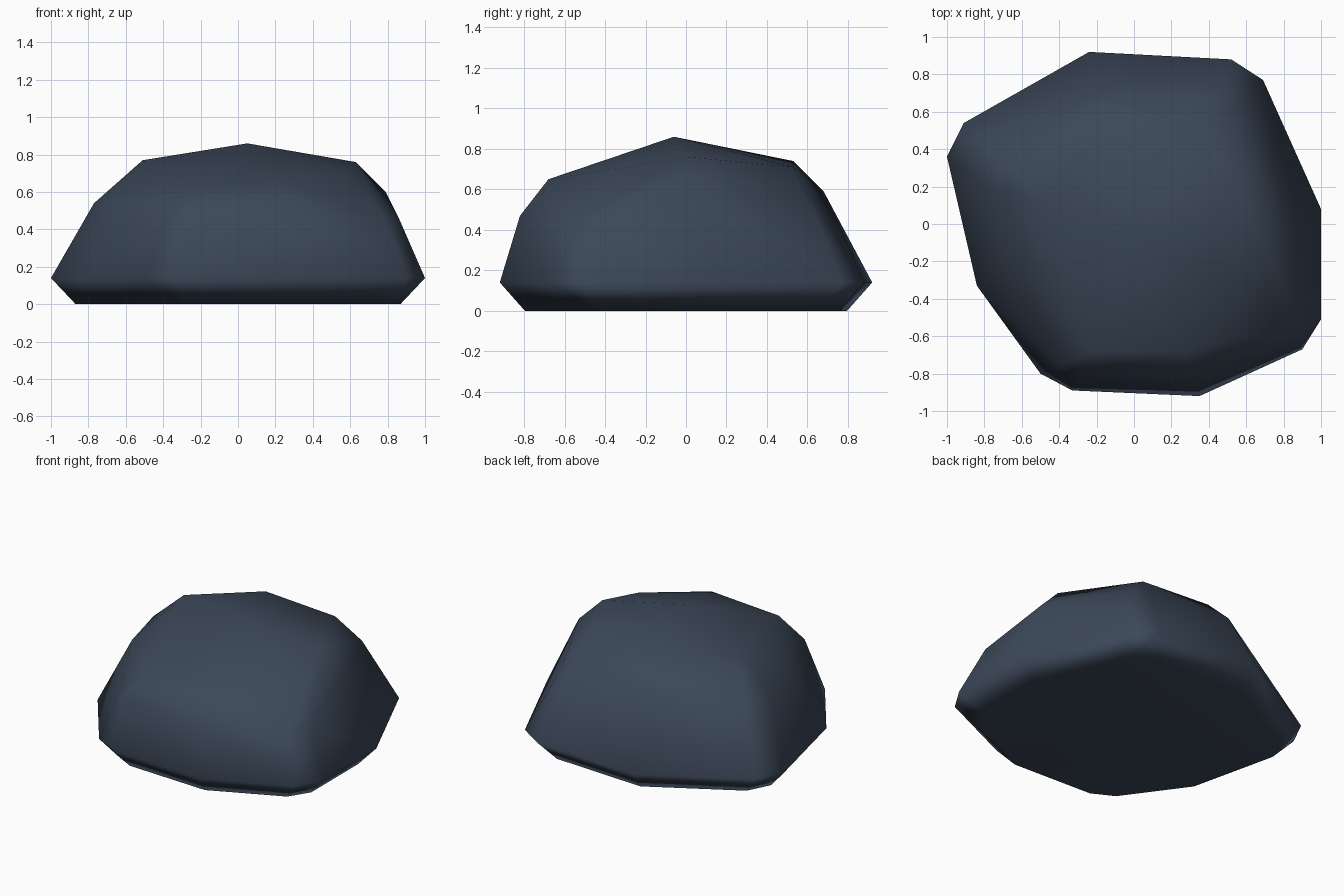
import bpy, bmesh, math

if "Cube" in bpy.data.objects:
    bpy.data.objects.remove(bpy.data.objects["Cube"])

# widest outline of the boulder, at z = 0.14
OUTLINE = [(-.24, .92), (.52, .88), (.69, .77), (1, .08), (1, -.51), (.90, -.67),
           (.35, -.92), (-.33, -.89), (-.50, -.80), (-.84, -.33), (-1, .36), (-.91, .54)]
# shoulder where the sides start to round over
SHOULDER = [(-.20, .68, .59), (.52, .61, .55), (.79, .04, .60), (.86, -.42, .46), (.79, -.57, .45),
            (.31, -.82, .47), (-.28, -.80, .47), (-.38, -.75, .47), (-.69, -.17, .53),
            (-.77, .18, .54), (-.71, .38, .54)]
# rim of the top and the peak
CROWN = [(-.16, .53, .74), (.37, .53, .71), (.63, .01, .76), (.57, -.30, .71),
         (.28, -.68, .65), (-.23, -.68, .62), (-.51, .14, .77), (.05, -.06, .86)]

points = [(x * .868, y * .865, 0) for x, y in OUTLINE]
points += [(x, y, .14) for x, y in OUTLINE] + SHOULDER + CROWN

# boulder: convex skin over the rings
bm = bmesh.new()
for p in points:
    bm.verts.new(p)
hull = bmesh.ops.convex_hull(bm, input=bm.verts)
bmesh.ops.delete(bm, geom=[v for v in bm.verts if not v.link_faces], context='VERTS')
bmesh.ops.dissolve_limit(bm, angle_limit=math.radians(5), verts=bm.verts, edges=bm.edges)
bmesh.ops.recalc_face_normals(bm, faces=bm.faces)
for f in bm.faces:
    f.smooth = True
mesh = bpy.data.meshes.new("boulder")
bm.to_mesh(mesh)
bm.free()
rock = bpy.data.objects.new("boulder", mesh)
bpy.context.collection.objects.link(rock)

# broad faces stay flat, edges shade softly
wn = rock.modifiers.new("soft_edges", 'WEIGHTED_NORMAL')
wn.weight = 50

slate = bpy.data.materials.new("dark slate blue")
slate.diffuse_color = (.045, .065, .10, 1)
slate.use_nodes = True
slate.node_tree.nodes["Principled BSDF"].inputs["Base Color"].default_value = slate.diffuse_color
mesh.materials.append(slate)
